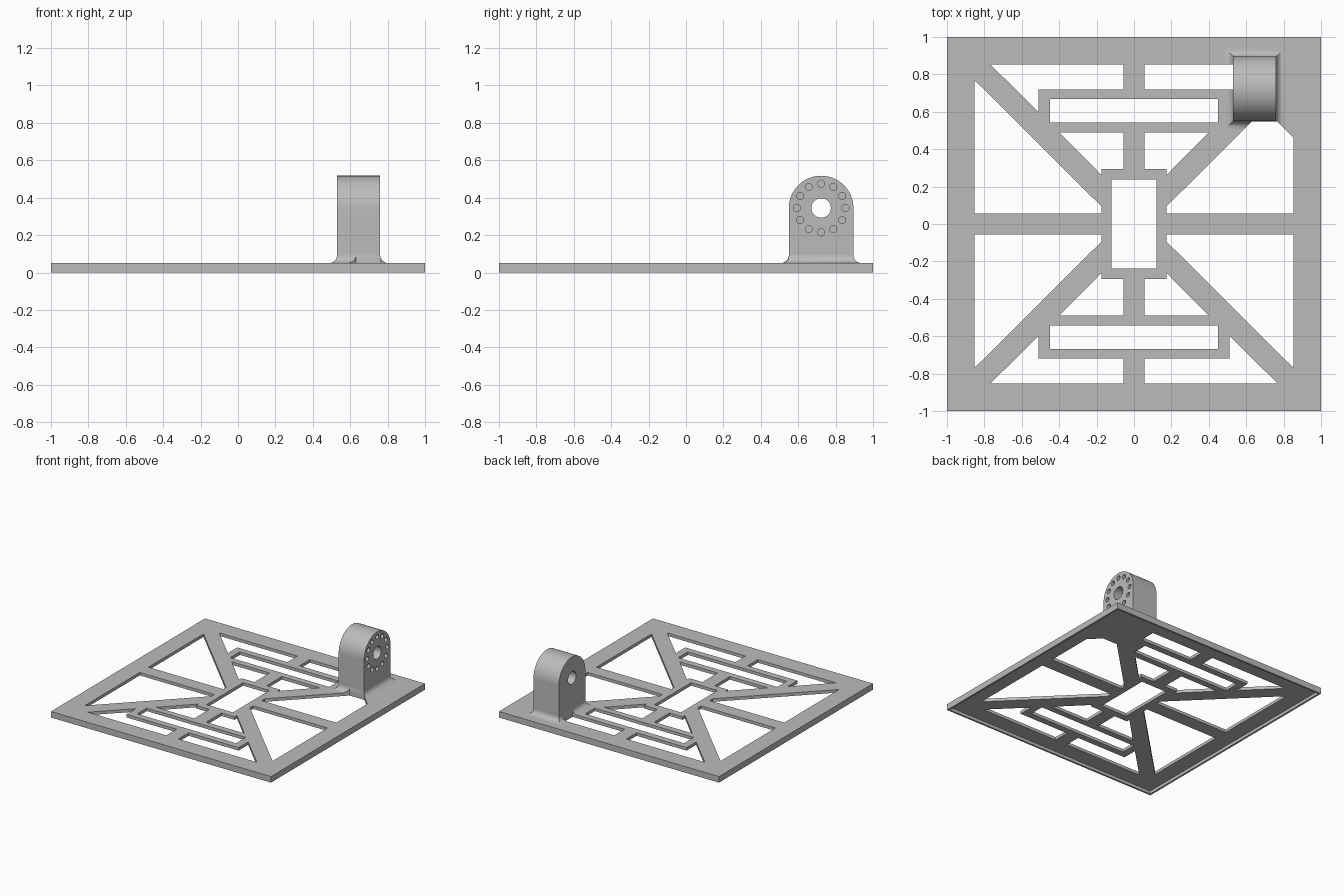
import bpy, bmesh, math

if "Cube" in bpy.data.objects:
    bpy.data.objects.remove(bpy.data.objects["Cube"])

grey = bpy.data.materials.new("light grey")
grey.diffuse_color = (0.5, 0.5, 0.5, 1)
grey.use_nodes = True
grey.node_tree.nodes["Principled BSDF"].inputs["Base Color"].default_value = grey.diffuse_color


def finish(name, bm):
    bmesh.ops.recalc_face_normals(bm, faces=bm.faces)
    mesh = bpy.data.meshes.new(name)
    bm.to_mesh(mesh)
    bm.free()
    ob = bpy.data.objects.new(name, mesh)
    bpy.context.collection.objects.link(ob)
    mesh.materials.append(grey)
    return ob


def loft(bm, rings):
    """Closed solid through matching rings of points."""
    loops = [[bm.verts.new(p) for p in r] for r in rings]
    n = len(loops[0])
    for a, b in zip(loops, loops[1:]):
        for i in range(n):
            j = (i + 1) % n
            bm.faces.new((a[i], a[j], b[j], b[i]))
    bm.faces.new(loops[0])
    bm.faces.new(loops[-1])


def prism_z(bm, pts, z0, z1):
    loft(bm, [[(x, y, z) for x, y in pts] for z in (z0, z1)])


def prism_x(bm, pts, x0, x1):
    loft(bm, [[(x, y, z) for y, z in pts] for x in (x0, x1)])


def rect(x0, x1, y0, y1):
    return [(x0, y0), (x1, y0), (x1, y1), (x0, y1)]


def circle(cy, cz, r, n):
    return [(cy + r * math.cos(2 * math.pi * i / n),
             cz + r * math.sin(2 * math.pi * i / n)) for i in range(n)]


def cut(ob, cutter):
    mod = ob.modifiers.new("cut", 'BOOLEAN')
    mod.operation = 'DIFFERENCE'
    mod.solver = 'EXACT'
    mod.object = cutter
    bpy.context.view_layer.objects.active = ob
    bpy.ops.object.modifier_apply(modifier=mod.name)


def smooth(ob):
    bpy.ops.object.select_all(action='DESELECT')
    ob.select_set(True)
    bpy.context.view_layer.objects.active = ob
    bpy.ops.object.shade_smooth_by_angle(angle=math.radians(30))


TOP = 0.05                                    # plate thickness
BX0, BX1, BY0, BY1 = 0.53, 0.76, 0.55, 0.895  # bracket footprint
CY, CZ, R = 0.7225, 0.345, 0.1725             # bracket eye

# lattice openings, one quadrant, mirrored into the others
side = [(0.853, 0.057), (0.853, 0.77), (0.175, 0.095), (0.175, 0.057)]
end = [(0.055, 0.853), (0.055, 0.72), (0.51, 0.72), (0.51, 0.597), (0.768, 0.853)]
wedge = [(0.055, 0.49), (0.40, 0.49), (0.175, 0.263), (0.175, 0.293), (0.055, 0.293)]
# openings shortened by the bracket pad
side_pad = [(0.853, 0.057), (0.853, 0.46), (0.764, 0.549), (0.63, 0.549),
            (0.175, 0.095), (0.175, 0.057)]
end_pad = rect(0.055, 0.529, 0.72, 0.853)

bm = bmesh.new()
for sx in (-1, 1):
    for sy in (-1, 1):
        pad = sx > 0 and sy > 0
        for shape in (side_pad if pad else side, end_pad if pad else end, wedge):
            prism_z(bm, [(sx * x, sy * y) for x, y in shape], -0.1, 0.2)
for s in (-1, 1):
    prism_z(bm, [(x, s * y) for x, y in rect(-0.45, 0.45, 0.542, 0.667)], -0.1, 0.2)
prism_z(bm, rect(-0.12, 0.12, -0.237, 0.237), -0.1, 0.2)
openings = finish("openings_cutter", bm)

# shallow recess under the plate, leaving a thin edge lip
bm = bmesh.new()
prism_z(bm, rect(-0.985, 0.985, -0.985, 0.985), -0.1, 0.025)
recess = finish("recess_cutter", bm)

# lattice plate
bm = bmesh.new()
prism_z(bm, rect(-1, 1, -1, 1), 0, TOP)
plate = finish("lattice_plate", bm)
cut(plate, recess)
cut(plate, openings)

# concave fillet around the bracket foot
bm = bmesh.new()
rings, f = [], 0.045
for i in range(9):
    t = math.pi / 2 * i / 8
    d, z = f * (1 - math.sin(t)), TOP + f * (1 - math.cos(t))
    rings.append([(x, y, z) for x, y in rect(BX0 - d, BX1 + d, BY0 - d, BY1 + d)])
loft(bm, rings)
foot = finish("bracket_foot_fillet", bm)
cut(foot, openings)
smooth(foot)

# round-topped bracket
bm = bmesh.new()
arch = [(BY0, TOP), (BY1, TOP)]
arch += [(CY + R * math.cos(math.pi * i / 40), CZ + R * math.sin(math.pi * i / 40))
         for i in range(41)]
prism_x(bm, arch, BX0, BX1)
bracket = finish("bracket", bm)

# through bore and ring of blind holes
bm = bmesh.new()
prism_x(bm, circle(CY, CZ, 0.052, 32), BX0 - 0.1, BX1 + 0.1)
for i in range(12):
    a = math.pi * i / 6
    prism_x(bm, circle(CY + 0.13 * math.cos(a), CZ + 0.13 * math.sin(a), 0.019, 16),
            BX1 - 0.08, BX1 + 0.1)
bores = finish("bores_cutter", bm)
cut(bracket, bores)
smooth(bracket)

for helper in (openings, recess, bores):
    bpy.data.objects.remove(helper)
